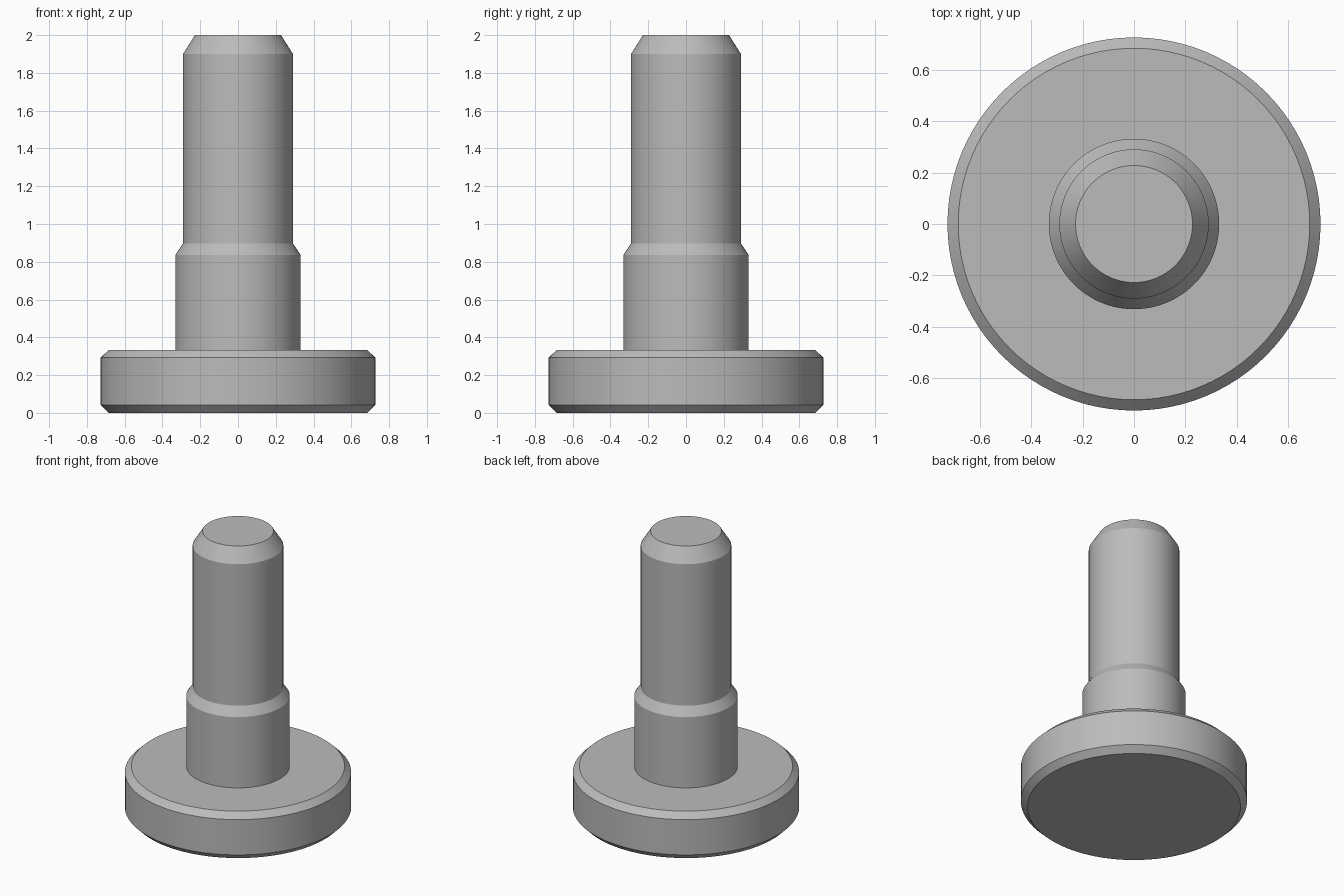
import bpy
import bmesh
import math

SEGMENTS = 96

cube = bpy.data.objects.get("Cube")
if cube:
    bpy.data.objects.remove(cube, do_unlink=True)

# Plain grey metal
grey = bpy.data.materials.new("grey_metal")
grey.use_nodes = True
colour = (0.5, 0.5, 0.5, 1)
grey.diffuse_color = colour
grey.node_tree.nodes["Principled BSDF"].inputs["Base Color"].default_value = colour

# Radius and height of each turned edge, from the base upwards
head = [(0.685, 0), (0.727, 0.042), (0.727, 0.292), (0.685, 0.333)]
shoulder = [(0.332, 0.333), (0.332, 0.835)]
shank = [(0.291, 0.897), (0.291, 1.9), (0.228, 2.0)]


def turned_solid(name, profile, material):
    """Revolve a profile about z and close both ends with flat discs."""
    bm = bmesh.new()
    rings = []
    for radius, z in profile:
        angles = [math.tau * i / SEGMENTS for i in range(SEGMENTS)]
        rings.append([bm.verts.new((radius * math.cos(a), radius * math.sin(a), z))
                      for a in angles])
    for low, high in zip(rings, rings[1:]):
        for i in range(SEGMENTS):
            j = (i + 1) % SEGMENTS
            bm.faces.new((low[i], low[j], high[j], high[i]))
    bm.faces.new(rings[0][::-1])
    bm.faces.new(rings[-1])
    mesh = bpy.data.meshes.new(name)
    bm.to_mesh(mesh)
    bm.free()
    mesh.materials.append(material)
    obj = bpy.data.objects.new(name, mesh)
    bpy.context.collection.objects.link(obj)
    return obj


# One-piece pin: chamfered disc head, shoulder and tapered-tip shank
pin = turned_solid("shouldered_pin", head + shoulder + shank, grey)

# Smooth around the axis, crisp at the chamfers
bpy.ops.object.select_all(action="DESELECT")
pin.select_set(True)
bpy.context.view_layer.objects.active = pin
bpy.ops.object.shade_smooth_by_angle(angle=math.radians(20))
